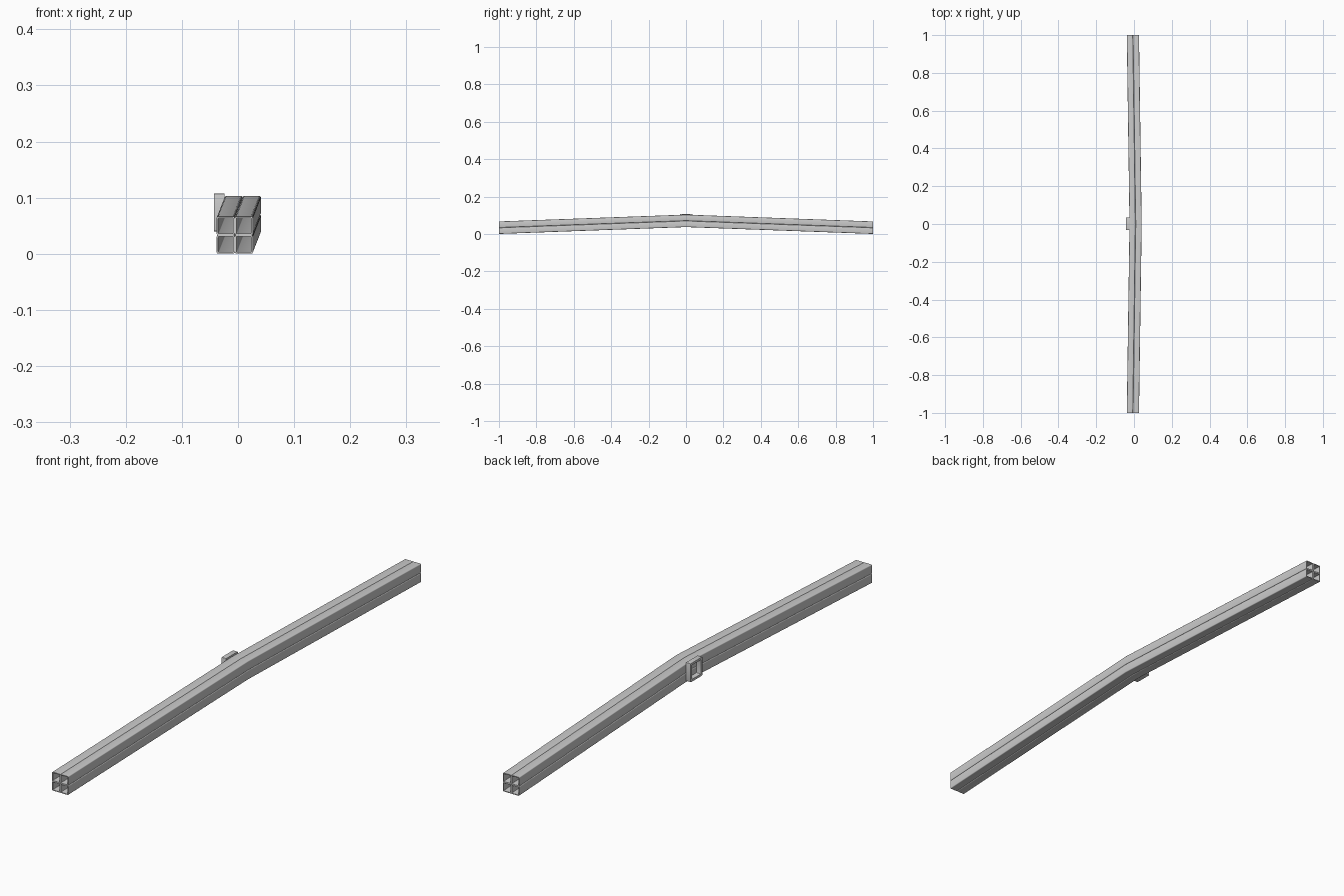
import bpy, bmesh, math

if "Cube" in bpy.data.objects:
    bpy.data.objects.remove(bpy.data.objects["Cube"])


def rounded_rect(w, h, r, seg=3):
    pts = []
    for k, (sx, sy) in enumerate([(1, 1), (-1, 1), (-1, -1), (1, -1)]):
        for i in range(seg + 1):
            a = math.pi / 2 * (k + i / seg)
            pts.append((sx * (w / 2 - r) + r * math.cos(a),
                        sy * (h / 2 - r) + r * math.sin(a)))
    return pts


def hollow_sweep(name, w, h, wall, r, stations):
    """Sweep a hollow rounded rectangle through station functions (u, v) -> xyz."""
    bm = bmesh.new()
    outer = rounded_rect(w, h, r)
    inner = rounded_rect(w - 2 * wall, h - 2 * wall, r * 0.5)
    rings = [[[bm.verts.new(s(u, v)) for u, v in loop] for s in stations]
             for loop in (outer, inner)]
    n = len(outer)

    def bridge(a, b):
        for i in range(n):
            j = (i + 1) % n
            bm.faces.new((a[i], a[j], b[j], b[i]))

    for ring in rings:
        for a, b in zip(ring, ring[1:]):
            bridge(a, b)
    bridge(rings[0][0], rings[1][0])
    bridge(rings[0][-1], rings[1][-1])
    bmesh.ops.recalc_face_normals(bm, faces=bm.faces)
    me = bpy.data.meshes.new(name)
    bm.to_mesh(me)
    bm.free()
    ob = bpy.data.objects.new(name, me)
    bpy.context.collection.objects.link(ob)
    bpy.ops.object.select_all(action='DESELECT')
    ob.select_set(True)
    bpy.context.view_layer.objects.active = ob
    bpy.ops.object.shade_smooth_by_angle(angle=math.radians(35))


# Four square tubes, bent at the middle
TW, TH = 0.0323, 0.0333
path = [(-0.0058, -1, 0.0333), (0.0085, 0, 0.0699), (-0.0058, 1, 0.0333)]
for side, sx in (("left", -1), ("right", 1)):
    for level, sz in (("lower", -1), ("upper", 1)):
        stations = [lambda u, v, p=p, sx=sx, sz=sz:
                    (p[0] + sx * TW / 2 + u, p[1], p[2] + sz * TH / 2 + v)
                    for p in path]
        hollow_sweep(f"{level}_{side}_tube", TW, TH, 0.0028, 0.003, stations)

# Short open collar on the left of the bend
collar = [lambda u, v, x=x: (x, 0.001 + u, 0.0735 + v) for x in (-0.0425, -0.0245)]
hollow_sweep("side_collar", 0.066, 0.067, 0.008, 0.002, collar)
